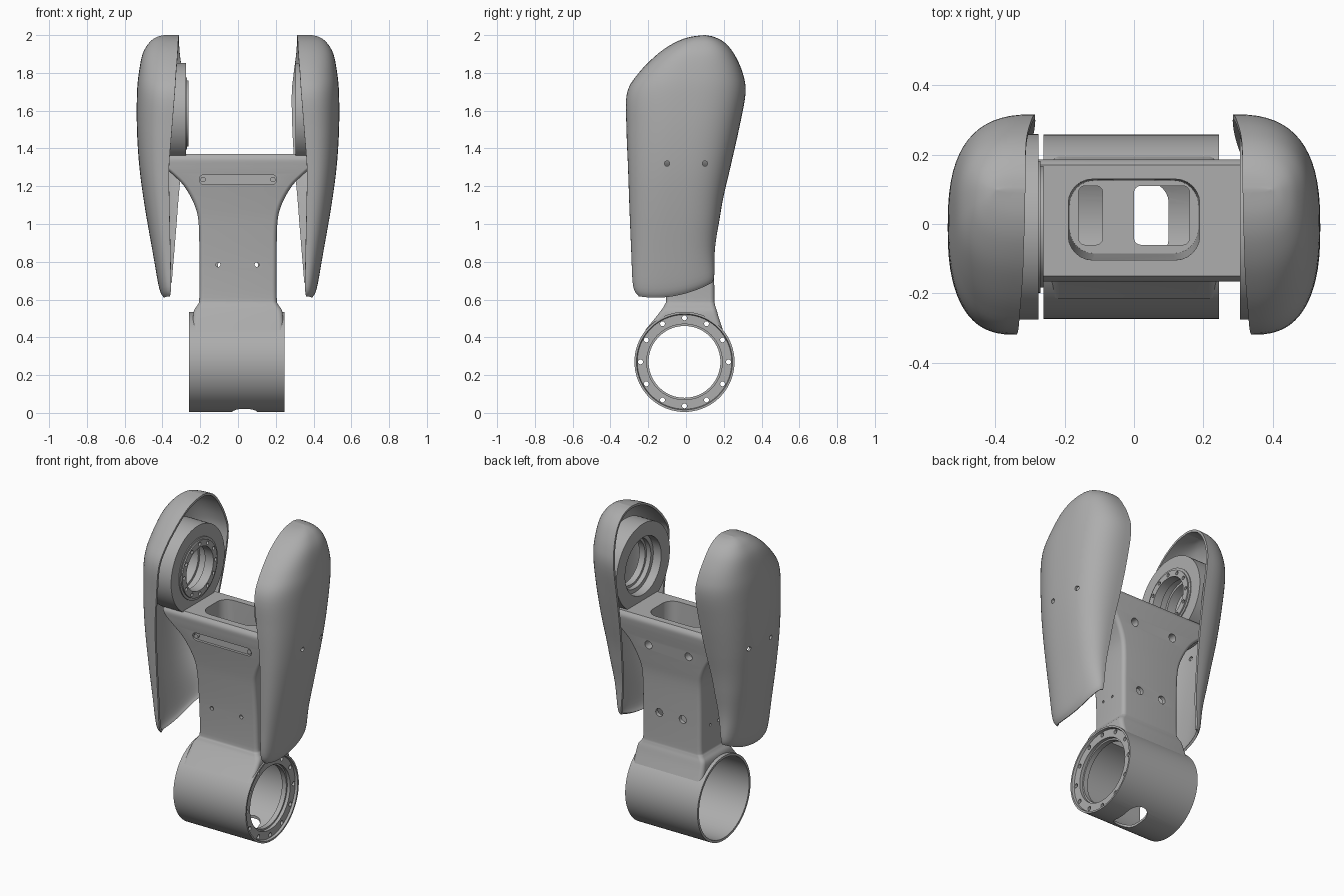
import bpy, bmesh, math
from mathutils import Matrix, Vector

if "Cube" in bpy.data.objects:
    bpy.data.objects.remove(bpy.data.objects["Cube"], do_unlink=True)

grey = bpy.data.materials.new("satin grey")
grey.use_nodes = True
colour = (0.42, 0.42, 0.42, 1)
grey.diffuse_color = colour
grey.node_tree.nodes["Principled BSDF"].inputs["Base Color"].default_value = colour

AXIS = {"x": Matrix.Rotation(math.pi / 2, 4, "Y"),
        "y": Matrix.Rotation(math.pi / 2, 4, "X"),
        "z": Matrix.Identity(4)}


def make(name, bm):
    mesh = bpy.data.meshes.new(name)
    bm.to_mesh(mesh)
    bm.free()
    mesh.materials.append(grey)
    ob = bpy.data.objects.new(name, mesh)
    bpy.context.collection.objects.link(ob)
    return ob


def activate(ob):
    bpy.ops.object.select_all(action="DESELECT")
    ob.select_set(True)
    bpy.context.view_layer.objects.active = ob


def smooth(ob, angle=35):
    activate(ob)
    bpy.ops.object.shade_smooth_by_angle(angle=math.radians(angle))


def cut(ob, *cutters):
    """Subtract each cutter, then throw it away."""
    for c in cutters:
        c.hide_render = True
        mod = ob.modifiers.new("cut", "BOOLEAN")
        mod.operation, mod.solver, mod.object = "DIFFERENCE", "EXACT", c
        activate(ob)
        bpy.ops.object.modifier_apply(modifier=mod.name)
        bpy.data.objects.remove(c, do_unlink=True)


def rods(name, centres, radius, length, axis, seg=20):
    """One mesh holding a short rod at every centre."""
    bm = bmesh.new()
    for c in centres:
        bmesh.ops.create_cone(bm, cap_ends=True, segments=seg, radius1=radius, radius2=radius,
                              depth=length, matrix=Matrix.Translation(c) @ AXIS[axis])
    return make(name, bm)


def bolt_circle(x, z, radius, count=12):
    turn = [math.tau * i / count for i in range(count)]
    return [(x, -0.008 + radius * math.cos(a), z + radius * math.sin(a)) for a in turn]


def lathe(name, profile, z, seg=72):
    """Spin a closed (x, radius) profile about a sideways axis."""
    bm = bmesh.new()
    rings = []
    for i in range(seg):
        a = math.tau * i / seg
        rings.append([bm.verts.new((x, -0.008 + r * math.cos(a), z + r * math.sin(a)))
                      for x, r in profile])
    n = len(profile)
    for i in range(seg):
        a, b = rings[i], rings[(i + 1) % seg]
        for j in range(n):
            k = (j + 1) % n
            bm.faces.new((a[j], a[k], b[k], b[j]))
    bmesh.ops.recalc_face_normals(bm, faces=bm.faces)
    return make(name, bm)


def spline(rows, steps):
    """Smooth in-between rows through the given stations."""
    p = [rows[0]] + list(rows) + [rows[-1]]
    out = []
    for i in range(1, len(p) - 2):
        for s in range(steps):
            t = s / steps
            out.append([b + 0.5 * t * (c - a + t * (2 * a - 5 * b + 4 * c - d + t * (3 * (b - c) + d - a)))
                        for a, b, c, d in zip(*p[i - 1:i + 3])])
    return out + [list(rows[-1])]


def loft(name, rows, radius, matrix=Matrix.Identity(4), seg=6):
    """Skin rounded rectangles given as (z, x0, x1, y0, y1)."""
    bm = bmesh.new()
    rings = []
    for z, x0, x1, y0, y1 in rows:
        ring = []
        corners = ((x1, y1, -1, -1), (x0, y1, 1, -1), (x0, y0, 1, 1), (x1, y0, -1, 1))
        for q, (x, y, sx, sy) in enumerate(corners):
            for i in range(seg + 1):
                a = (q + i / seg) * math.pi / 2
                ring.append(bm.verts.new((x + radius * (sx + math.cos(a)),
                                          y + radius * (sy + math.sin(a)), z)))
        rings.append(ring)
    for a, b in zip(rings, rings[1:]):
        for i in range(len(a)):
            k = (i + 1) % len(a)
            bm.faces.new((a[i], a[k], b[k], b[i]))
    bm.faces.new(rings[0][::-1])
    bm.faces.new(rings[-1])
    bmesh.ops.recalc_face_normals(bm, faces=bm.faces)
    bm.transform(matrix)
    return make(name, bm)


def floor_holes():
    return [loft("hole", [(z, x0, x1, -0.06, 0.11) for z in (0.35, 0.8)], 0.02)
            for x0, x1 in ((-0.16, -0.09), (0.0, 0.16))]


# Lower bearing barrel: thin wall, bolted flange on one end, slot underneath
barrel = lathe("lower_barrel", [(-0.26, 0.265), (0.245, 0.265), (0.245, 0.254), (0.23, 0.25), (0.23, 0.2),
                                (0.21, 0.2), (0.21, 0.19), (0.18, 0.19), (0.18, 0.25), (-0.26, 0.25)], 0.27)
cut(barrel, rods("bolts", bolt_circle(0.2, 0.27, 0.233), 0.013, 0.1, "x"),
    loft("slot", [(z, -0.03, 0.1, -0.1, 0.12) for z in (-0.1, 0.1)], 0.06), *floor_holes())
smooth(barrel)

# Hollow neck: filleted foot, flared shoulders (z, half width, front, back)
stations = [(0.44, 0.24, -0.215, 0.195), (0.5, 0.238, -0.165, 0.175), (0.545, 0.232, -0.13, 0.162),
            (0.575, 0.212, -0.112, 0.153), (0.61, 0.205, -0.105, 0.15), (0.8, 0.205, -0.112, 0.15),
            (1.0, 0.208, -0.13, 0.155), (1.1, 0.23, -0.142, 0.165), (1.2, 0.285, -0.155, 0.175),
            (1.27, 0.355, -0.163, 0.182), (1.31, 0.4, -0.165, 0.185), (1.345, 0.42, -0.165, 0.185),
            (1.37, 0.42, -0.15, 0.17)]
neck = loft("neck", [(z, -w, w, f, b) for z, w, f, b in spline(stations, 4)], 0.025)
cut(neck, rods("bore", [(0, -0.008, 0.27)], 0.257, 0.8, "x", 72),
    loft("cavity", [(0.62, -0.185, 0.185, -0.085, 0.125), (1.5, -0.19, 0.19, -0.107, 0.13)], 0.07),
    *floor_holes(),
    loft("recess", [(d, -0.205, 0.205, 1.21, 1.26) for d in (0.14, 0.3)], 0.024, AXIS["y"]),
    rods("front_holes", [(x, -0.12, 0.785) for x in (-0.105, 0.1)], 0.012, 0.12, "y"),
    rods("back_holes", [(x, 0.16, z) for w, z in ((0.14, 1.2), (0.082, 0.78)) for x in (-w, w)],
         0.025, 0.12, "y"),
    rods("side_holes", [(x, y, 0.74) for x in (-0.2, 0.2) for y in (-0.03, 0.05)], 0.008, 0.1, "x"))
smooth(neck)

# Raised rim and screws in the front recess
screws = rods("recess_screws", [(x, -0.145, 1.235) for x in (-0.185, 0.185)], 0.014, 0.02, "y")
smooth(screws)

# Upper hubs: the right one has a bolted boss, the left one is a plain stepped ring
right_hub = lathe("right_hub", [(-0.43, 0.267), (-0.275, 0.267), (-0.275, 0.19), (-0.269, 0.19),
                                (-0.269, 0.175), (-0.261, 0.175), (-0.261, 0.135), (-0.32, 0.135),
                                (-0.32, 0.155), (-0.37, 0.155), (-0.37, 0.14), (-0.43, 0.14)], 1.585)
cut(right_hub, rods("bolts", bolt_circle(-0.26, 1.585, 0.156), 0.011, 0.05, "x"))
left_hub = lathe("left_hub", [(0.43, 0.267), (0.305, 0.267), (0.305, 0.18), (0.36, 0.18),
                              (0.36, 0.155), (0.39, 0.155), (0.39, 0.14), (0.43, 0.14)], 1.585)
for hub in (right_hub, left_hub):
    smooth(hub)

# Side fairings (z, front y, back y, front edge x, back edge x, outer x)
fairing_rows = [(0.61, -0.25, 0.14, 0.36, 0.35, 0.395), (0.66, -0.28, 0.15, 0.355, 0.348, 0.418),
                (0.85, -0.29, 0.155, 0.358, 0.335, 0.452), (1.1, -0.3, 0.19, 0.363, 0.318, 0.495),
                (1.3, -0.307, 0.235, 0.365, 0.3, 0.522), (1.5, -0.315, 0.28, 0.35, 0.288, 0.535),
                (1.69, -0.313, 0.315, 0.335, 0.285, 0.535), (1.8, -0.25, 0.3, 0.328, 0.295, 0.525),
                (1.9, -0.15, 0.255, 0.32, 0.308, 0.505), (1.96, -0.06, 0.205, 0.317, 0.312, 0.47),
                (1.99, 0.02, 0.15, 0.314, 0.313, 0.43), (2.0, 0.1, 0.1, 0.313, 0.313, 0.39)]


def fairing(name, side, across=32, power=2 / 2.6):
    bm = bmesh.new()
    grid = []
    for z, yf, yb, xf, xb, xo in spline(fairing_rows, 5):
        row = []
        for i in range(across + 1):
            a = math.pi * i / across
            c, s = math.cos(a), max(0, math.sin(a))
            y = (yf + yb) / 2 - (yb - yf) / 2 * math.copysign(abs(c) ** power, c)
            edge = xf + (xb - xf) * (1 - c) / 2
            lift = max(0, 1 - (z - 0.61) / 0.4) * 0.08 * ((y + 0.16) / 0.3) ** 2
            row.append(bm.verts.new((side * (edge + (xo - edge) * s ** power), y, z + lift)))
        grid.append(row)
    for a, b in zip(grid, grid[1:]):
        for i in range(across):
            quad = (a[i], a[i + 1], b[i + 1], b[i])
            bm.faces.new(quad if side > 0 else quad[::-1])
    bmesh.ops.remove_doubles(bm, verts=bm.verts, dist=0.0005)
    bm.normal_update()
    if sum(f.normal.x * f.calc_area() for f in bm.faces) * side < 0:
        bmesh.ops.reverse_faces(bm, faces=bm.faces)
    ob = make(name, bm)
    mod = ob.modifiers.new("wall", "SOLIDIFY")
    mod.thickness, mod.offset = 0.014, -1
    activate(ob)
    bpy.ops.object.modifier_apply(modifier=mod.name)
    cut(ob, rods("screw_holes", [(side * 0.52, y, 1.32) for y in (-0.1, 0.1)], 0.014, 0.12, "x"))
    smooth(ob, 40)
    return ob


fairing("left_fairing", 1)
fairing("right_fairing", -1)
